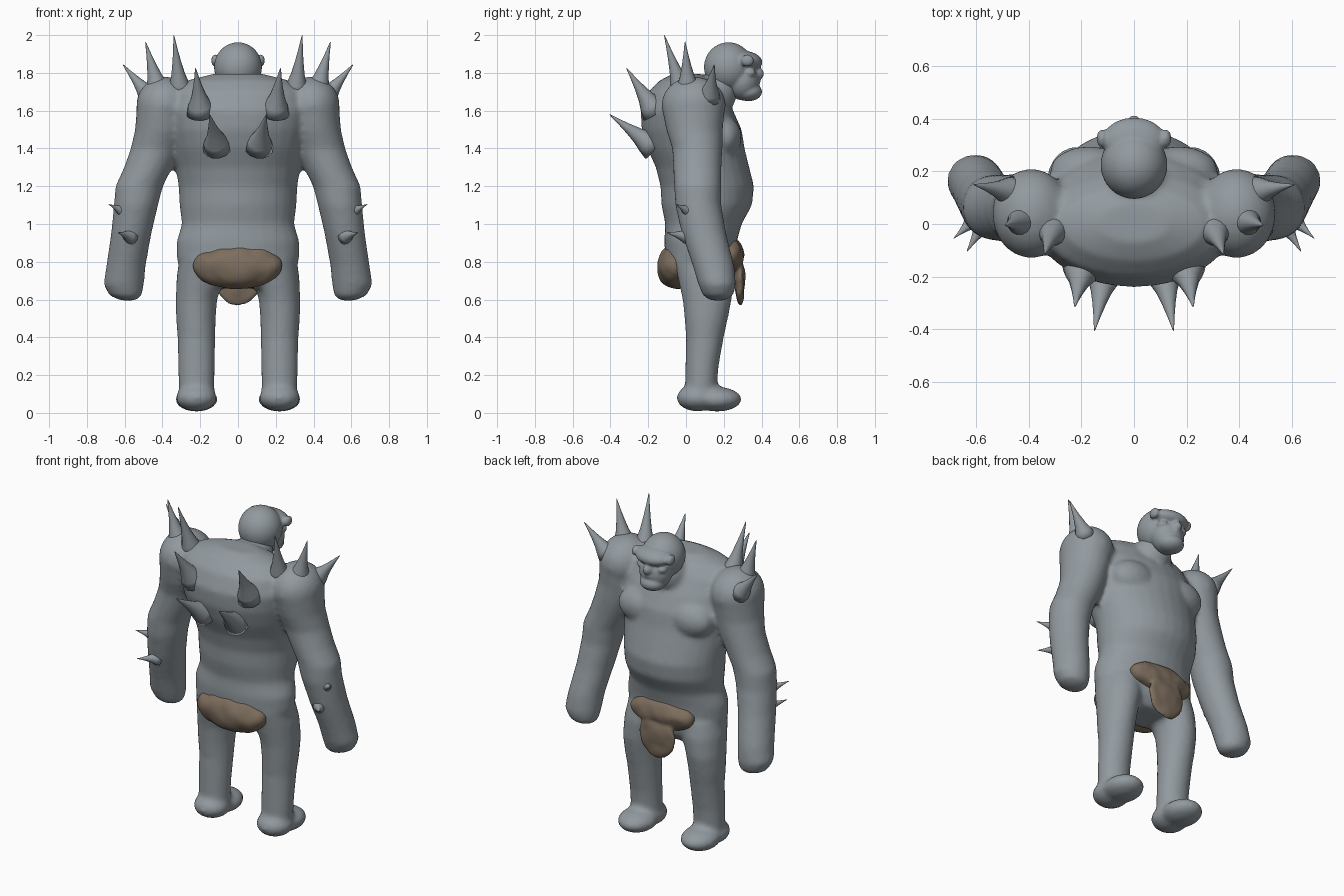
import bpy, bmesh, math
from mathutils import Vector, Matrix, noise

cube = bpy.data.objects.get("Cube")
if cube:
    bpy.data.objects.remove(cube, do_unlink=True)


def material(name, rgb):
    m = bpy.data.materials.new(name)
    m.use_nodes = True
    m.diffuse_color = (*rgb, 1)
    bsdf = m.node_tree.nodes["Principled BSDF"]
    bsdf.inputs["Base Color"].default_value = (*rgb, 1)
    bsdf.inputs["Roughness"].default_value = 0.7
    return m


SKIN = material("grey skin", (0.29, 0.325, 0.35))
CLOTH = material("brown hide", (0.205, 0.155, 0.11))


def loft(bm, rings, n=28):
    """Closed tube through horizontal ellipses (x, y, z, rx, ry)."""
    loops = []
    for x, y, z, rx, ry in rings:
        angles = [2 * math.pi * i / n for i in range(n)]
        loops.append([bm.verts.new((x + rx * math.cos(a), y + ry * math.sin(a), z)) for a in angles])
    for a, b in zip(loops, loops[1:]):
        for i in range(n):
            j = (i + 1) % n
            bm.faces.new((a[i], a[j], b[j], b[i]))
    bm.faces.new(loops[0][::-1])
    bm.faces.new(loops[-1])
    return [v for loop in loops for v in loop]


def blob(bm, center, radii, tilt=0.0):
    """Ellipsoid, tilted about the x axis."""
    mat = Matrix.Translation(center) @ Matrix.Rotation(tilt, 4, 'X') @ Matrix.Diagonal((*radii, 1))
    return bmesh.ops.create_uvsphere(bm, u_segments=32, v_segments=20, radius=1, matrix=mat)["verts"]


def finish(bm, name, mat, voxel=0, smooth=0):
    bmesh.ops.recalc_face_normals(bm, faces=bm.faces[:])
    for f in bm.faces:
        f.smooth = True
    me = bpy.data.meshes.new(name)
    bm.to_mesh(me)
    bm.free()
    me.materials.append(mat)
    ob = bpy.data.objects.new(name, me)
    bpy.context.collection.objects.link(ob)
    if voxel:
        r = ob.modifiers.new("Fuse", 'REMESH')
        r.mode = 'VOXEL'
        r.voxel_size = voxel
        r.use_smooth_shade = True
        s = ob.modifiers.new("Soften", 'SMOOTH')
        s.factor = 0.5
        s.iterations = smooth
    return ob


# Body: torso, arms, legs and feet fused into one skin
bm = bmesh.new()
torso = [  # z, half width, rear y, belly y
    (0.66, .20, -.02, .20), (0.72, .30, -.06, .24), (0.82, .325, -.11, .26),
    (0.91, .325, -.115, .27), (1.0, .297, -.11, .295), (1.1, .31, -.13, .35),
    (1.2, .315, -.135, .36), (1.3, .33, -.16, .335), (1.4, .35, -.205, .31),
    (1.5, .37, -.235, .295), (1.6, .38, -.24, .25), (1.7, .35, -.20, .19),
    (1.76, .27, -.14, .14), (1.795, .13, -.07, .08)]
loft(bm, [(0, (a + b) / 2, z, w, (b - a) / 2) for z, w, a, b in torso])
blob(bm, (0, .17, 1.70), (.11, .10, .12))

arm = [  # x, y, z, rx, ry
    (.58, .17, .595, .04, .04), (.595, .17, .62, .085, .08), (.605, .165, .68, .107, .10),
    (.593, .145, .78, .104, .11), (.565, .095, .95, .107, .118), (.54, .065, 1.1, .117, .122),
    (.523, .062, 1.2, .126, .125), (.475, .06, 1.3, .128, .128), (.435, .06, 1.4, .133, .133),
    (.405, .045, 1.5, .14, .15), (.395, .04, 1.6, .143, .165)]
leg = [
    (.215, .08, .05, .09, .09), (.22, .08, .15, .095, .085), (.22, .085, .25, .097, .088),
    (.22, .10, .4, .10, .10), (.223, .107, .5, .105, .115), (.22, .112, .6, .11, .13),
    (.20, .10, .72, .125, .145), (.18, .08, .82, .13, .15)]
for s in (-1, 1):
    loft(bm, [(s * x, y, z, rx, ry) for x, y, z, rx, ry in arm])
    blob(bm, (s * .39, .04, 1.63), (.148, .17, .15))
    loft(bm, [(s * x, y, z, rx, ry) for x, y, z, rx, ry in leg])
    # foot: heel and toe pads
    blob(bm, (s * .22, .06, .08), (.108, .11, .072))
    blob(bm, (s * .22, .165, .072), (.112, .13, .065))
    blob(bm, (s * .17, .2, 1.46), (.15, .095, .11))
finish(bm, "body", SKIN, 0.016, 6)

# Head: skull, overhanging brow, muzzle, jaw and ears
bm = bmesh.new()
blob(bm, (0, .225, 1.83), (.127, .13, .132))
blob(bm, (0, .32, 1.865), (.118, .085, .05), -.15)
blob(bm, (0, .30, 1.76), (.10, .09, .105))
blob(bm, (0, .375, 1.795), (.03, .038, .035))
blob(bm, (0, .335, 1.755), (.065, .06, .028))
blob(bm, (0, .33, 1.70), (.078, .073, .05))
for s in (-1, 1):
    blob(bm, (s * .12, .325, 1.865), (.022, .035, .032))
    blob(bm, (s * .07, .335, 1.80), (.03, .035, .025))
finish(bm, "head", SKIN, 0.008, 3)


# Spikes: flared thorns from base to tip, mirrored
def spike(bm, base, tip, r):
    base, tip = Vector(base), Vector(tip)
    axis = tip - base
    h = axis.length
    prof = [(-.15, 1.25), (.05, 1.0), (.25, .68), (.5, .42), (.75, .21), (.95, .07), (1, .02)]
    vs = loft(bm, [(0, 0, t * h, k * r, k * r) for t, k in prof], 14)
    rot = axis.to_track_quat('Z', 'Y').to_matrix().to_4x4()
    bmesh.ops.transform(bm, matrix=Matrix.Translation(base) @ rot, verts=vs)


groups = {
    "shoulder_spikes": [
        ((.31, -.03, 1.73), (.34, -.115, 2.0), .052),
        ((.425, .01, 1.72), (.49, -.005, 1.965), .058),
        ((.48, .125, 1.69), (.61, .15, 1.845), .05)],
    "back_spikes": [
        ((.20, -.18, 1.62), (.225, -.315, 1.825), .062),
        ((.115, -.20, 1.43), (.15, -.405, 1.58), .062)],
    "forearm_spikes": [
        ((.625, -.0, 1.075), (.685, -.055, 1.105), .024),
        ((.575, -.005, .935), (.635, -.105, .955), .034)]}
for name, spikes in groups.items():
    bm = bmesh.new()
    for s in (-1, 1):
        for a, b, r in spikes:
            spike(bm, (s * a[0], *a[1:]), (s * b[0], *b[1:]), r)
    finish(bm, name, SKIN)

# Hide loincloth: rear pad, front band and hanging flap
cloth = {
    "loincloth_rear": [((0, -.055, .775), (.24, .098, .118), 0)],
    "loincloth_front": [((0, .235, .835), (.22, .075, .09), 0),
                        ((0, .285, .70), (.125, .028, .13), 0)]}
for name, parts in cloth.items():
    bm = bmesh.new()
    for c, r, tilt in parts:
        blob(bm, c, r, tilt)
    for v in bm.verts:
        v.co += noise.noise_vector(v.co * 14) * .010
    finish(bm, name, CLOTH, 0.01, 2)
